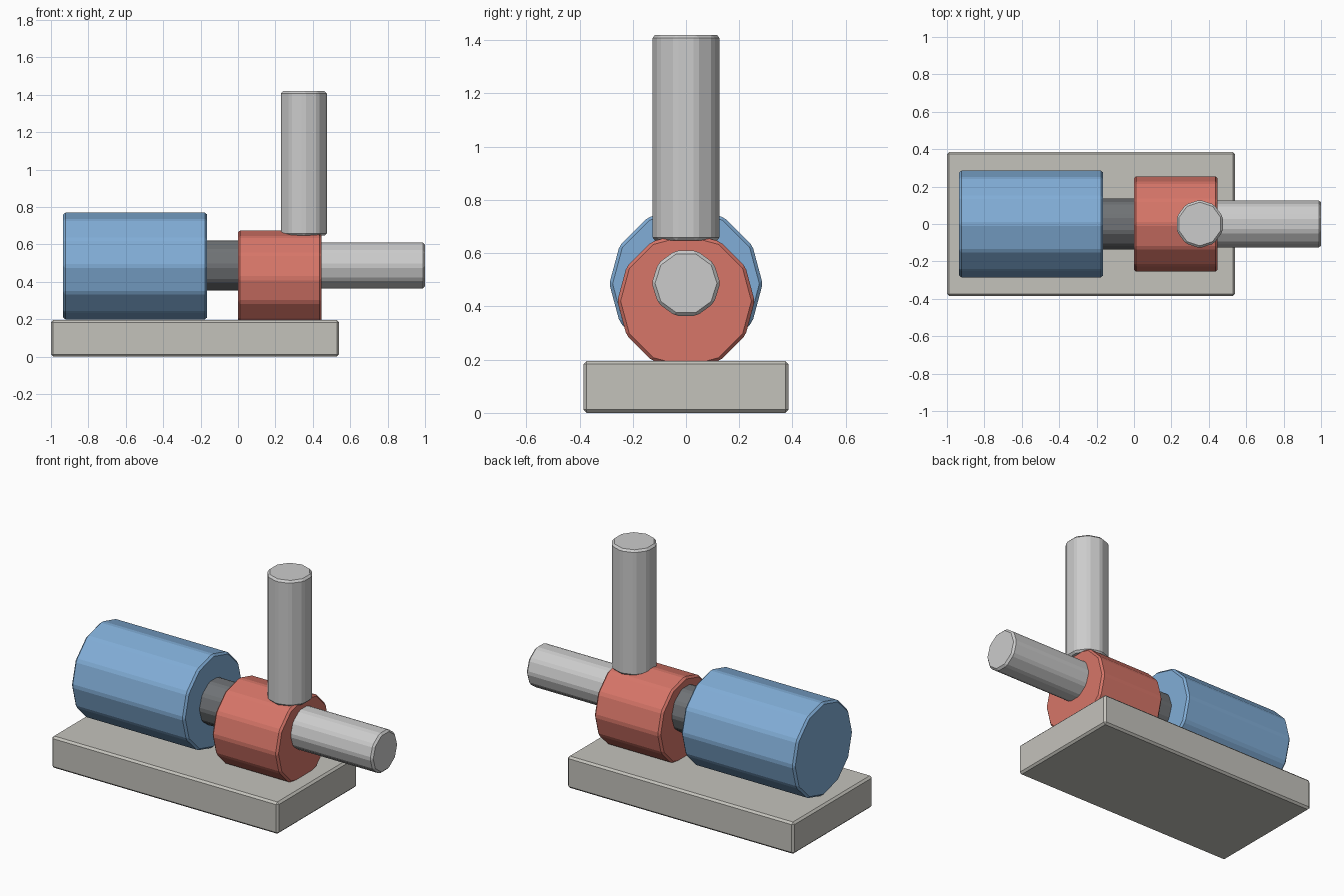
import bpy
from math import radians

if "Cube" in bpy.data.objects:
    bpy.data.objects.remove(bpy.data.objects["Cube"])

BEVEL = 0.012


def material(name, rgb):
    mat = bpy.data.materials.new(name)
    mat.diffuse_color = (*rgb, 1)
    mat.use_nodes = True
    mat.node_tree.nodes["Principled BSDF"].inputs["Base Color"].default_value = mat.diffuse_color
    return mat


def finish(obj, name, mat):
    obj.name = name
    if mat:
        obj.data.materials.append(mat)
    # Narrow single-step chamfer on every edge
    bev = obj.modifiers.new("chamfer", 'BEVEL')
    bev.width = BEVEL
    bev.segments = 1
    bev.limit_method = 'NONE'
    return obj


def cylinder(name, sides, radius, start, end, axis, across, mat=None):
    """Faceted cylinder from start to end; across is z (axis X) or x (axis Z)."""
    mid = (start + end) / 2
    along_x = axis == 'X'
    bpy.ops.mesh.primitive_cylinder_add(
        vertices=sides, radius=radius, depth=end - start,
        location=(mid, 0, across) if along_x else (across, 0, mid),
        rotation=(0, radians(90) if along_x else 0, 0))
    return finish(bpy.context.object, name, mat)


blue = material("motor_blue", (0.22, 0.42, 0.68))
red = material("pump_red", (0.68, 0.18, 0.14))
dark = material("shaft_dark_grey", (0.16, 0.17, 0.18))
stone = material("base_warm_grey", (0.55, 0.54, 0.50))

# Base slab
bpy.ops.mesh.primitive_cube_add(size=1, location=(-0.23, 0, 0.0975))
base = bpy.context.object
base.scale = (1.54, 0.77, 0.195)
bpy.ops.object.transform_apply(location=False, rotation=False, scale=True)
finish(base, "base_slab", stone)

# Motor, coupling shaft and pump body
cylinder("motor", 12, 0.288, -0.935, -0.165, 'X', 0.485, blue)
cylinder("coupling_shaft", 10, 0.14, -0.22, 0.06, 'X', 0.487, dark)
cylinder("pump_body", 12, 0.258, 0.0, 0.447, 'X', 0.42, red)

# Inlet and outlet pipes
cylinder("inlet_pipe", 10, 0.129, 0.38, 1.0, 'X', 0.487)
cylinder("outlet_pipe", 10, 0.129, 0.647, 1.42, 'Z', 0.352)
